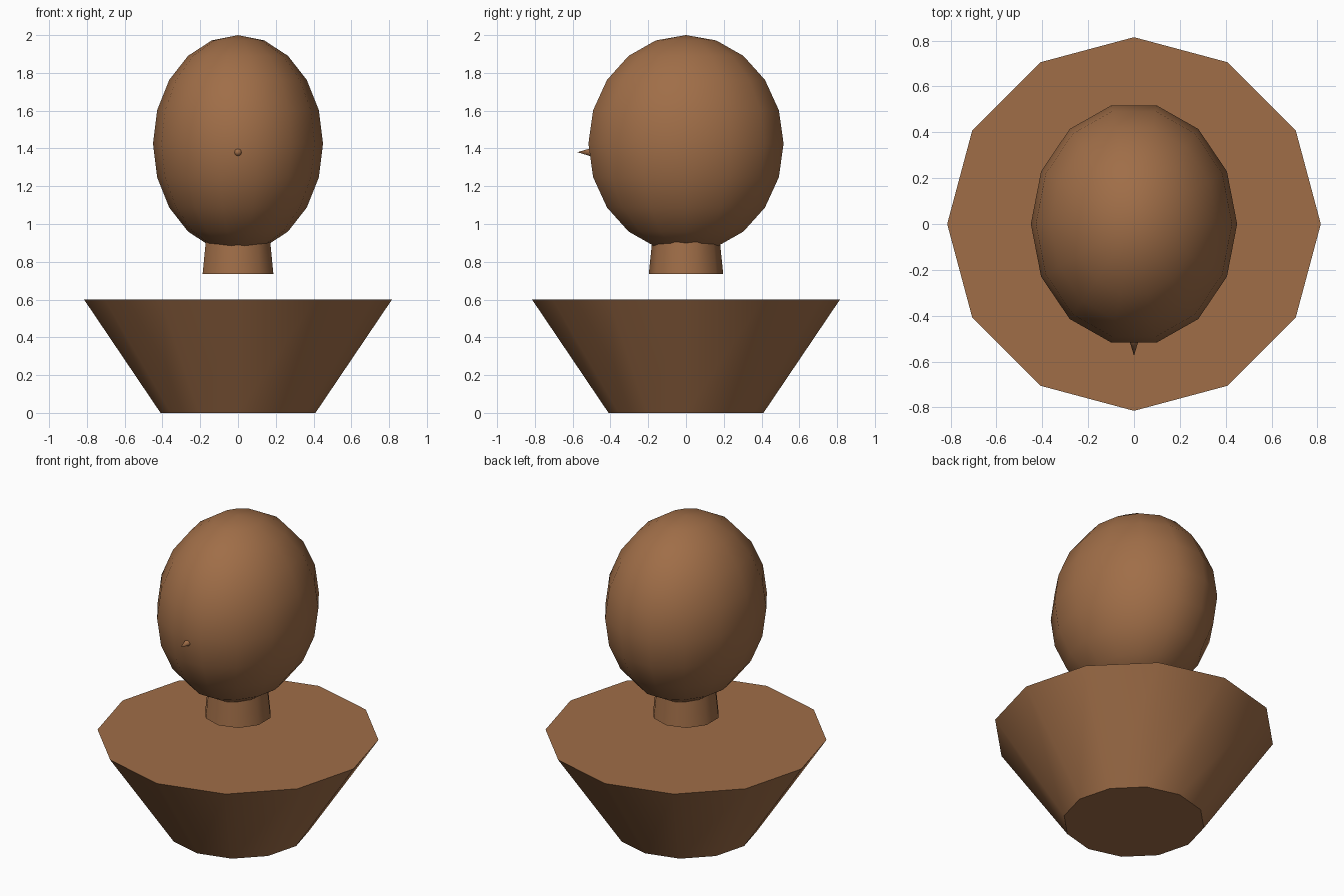
import bpy, bmesh, math
from mathutils import Matrix

if "Cube" in bpy.data.objects:
    bpy.data.objects.remove(bpy.data.objects["Cube"])

clay = bpy.data.materials.new("clay brown")
clay.diffuse_color = (0.35, 0.155, 0.064, 1)
clay.use_nodes = True
clay.node_tree.nodes["Principled BSDF"].inputs["Base Color"].default_value = clay.diffuse_color


def lathe(name, profile, sides, start=0.0, scale=(1, 1), matrix=None):
    """Spin (radius, z) points around z; radius 0 makes a pole, open ends get a cap."""
    bm = bmesh.new()
    rings = []
    for r, z in profile:
        if r == 0:
            rings.append([bm.verts.new((0, 0, z))] * sides)
        else:
            angles = [start + 2 * math.pi * i / sides for i in range(sides)]
            rings.append([bm.verts.new((r * scale[0] * math.cos(a),
                                        r * scale[1] * math.sin(a), z)) for a in angles])
    for low, high in zip(rings, rings[1:]):
        for i in range(sides):
            j = (i + 1) % sides
            corners = dict.fromkeys([low[i], low[j], high[j], high[i]])
            bm.faces.new(list(corners))
    if profile[0][0]:
        bm.faces.new(rings[0][::-1])
    if profile[-1][0]:
        bm.faces.new(rings[-1])
    if matrix:
        bm.transform(matrix)
    bmesh.ops.recalc_face_normals(bm, faces=bm.faces)
    mesh = bpy.data.meshes.new(name)
    bm.to_mesh(mesh)
    bm.free()
    mesh.materials.append(clay)
    ob = bpy.data.objects.new(name, mesh)
    bpy.context.collection.objects.link(ob)
    bpy.ops.object.select_all(action='DESELECT')
    ob.select_set(True)
    bpy.context.view_layer.objects.active = ob
    bpy.ops.object.shade_smooth_by_angle(angle=math.radians(50))
    return ob


# Flared twelve-sided body
lathe("body", [(0.41, 0), (0.815, 0.6)], 12)

# Ten-sided neck, floating above the body and running up into the head
lathe("neck", [(0.197, 0.735), (0.172, 0.98)], 10, start=math.pi / 2)

# Egg-shaped head, 14 segments by 10 rings
head_profile = []
for k in range(11):
    a = math.pi * k / 10
    head_profile.append((0 if k in (0, 10) else math.sin(a), 1.425 - 0.575 * math.cos(a)))
lathe("head", head_profile, 14, scale=(0.45, 0.53))

# Tiny pointed nose facing forward
lathe("nose", [(0.024, 0.495), (0, 0.575)], 8,
      matrix=Matrix.Translation((0, 0, 1.38)) @ Matrix.Rotation(math.pi / 2, 4, 'X'))
